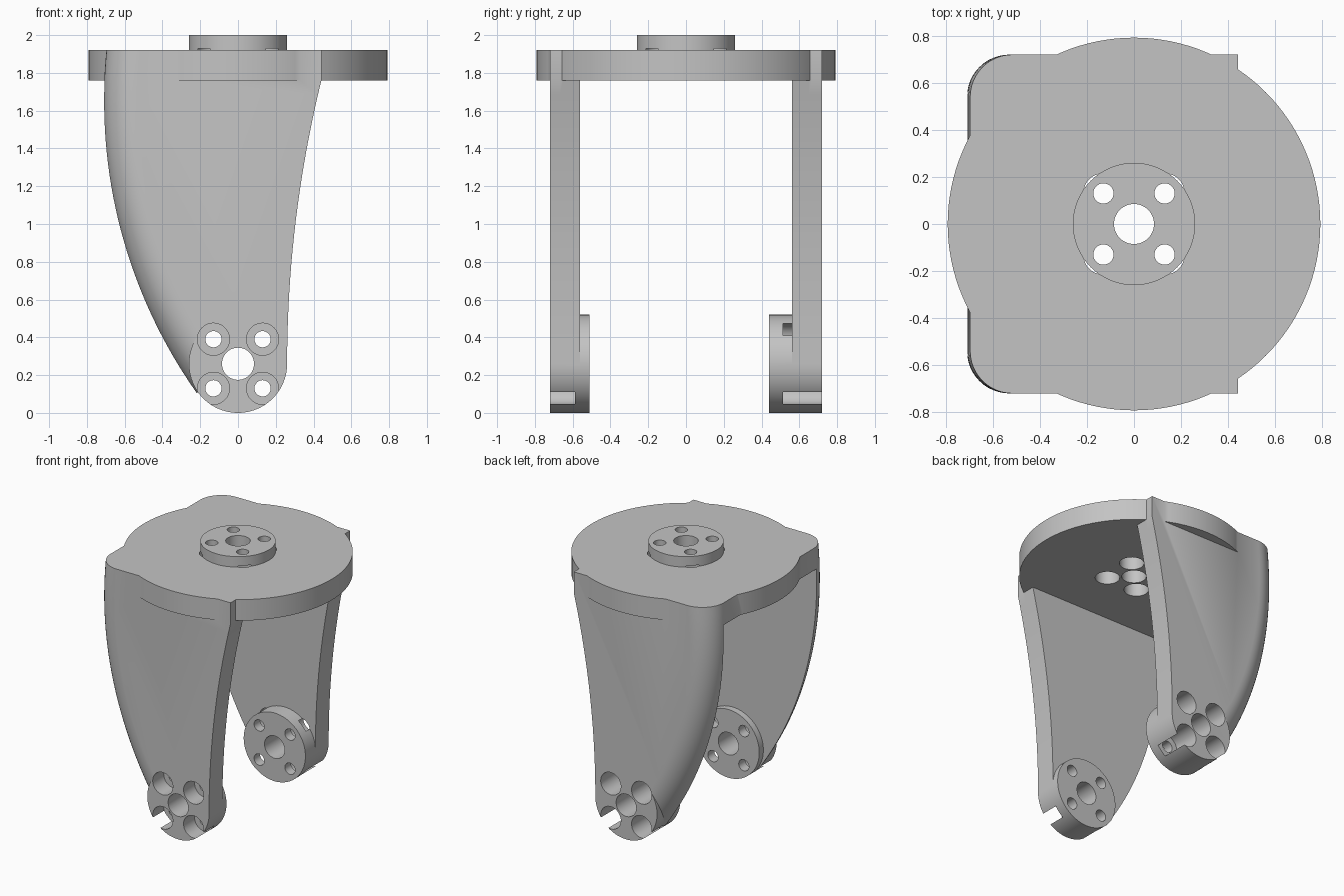
import bpy, bmesh, math

cube = bpy.data.objects.get("Cube")
if cube:
    bpy.data.objects.remove(cube, do_unlink=True)

grey = bpy.data.materials.new("plain grey")
grey.use_nodes = True
colour = (0.55, 0.55, 0.55, 1)
grey.diffuse_color = colour
grey.node_tree.nodes["Principled BSDF"].inputs["Base Color"].default_value = colour

TOP, UNDER = 1.92, 1.76      # top plate
HALF, INNER = 0.72, 0.56     # outer and inner arm faces
BOSS = 0.26                  # boss and hub radius, also the pivot height
PIN, BORE = 0.043, 0.085
FILLET = 0.18


def cylinder(name, axis, centre, radius, low, high, sides=48):
    """Cylinder along y or z between two levels; centre holds the other two coordinates."""
    mid = (low + high) / 2
    a, b = centre
    loc = (a, mid, b) if axis == "y" else (a, b, mid)
    rot = (math.pi / 2, 0, 0) if axis == "y" else (0, 0, 0)
    bpy.ops.mesh.primitive_cylinder_add(vertices=sides, radius=radius, depth=high - low,
                                        location=loc, rotation=rot)
    bpy.context.object.name = name
    return bpy.context.object


def combine(target, tool, operation):
    mod = target.modifiers.new(tool.name, "BOOLEAN")
    mod.operation, mod.solver, mod.object = operation, "EXACT", tool
    bpy.context.view_layer.objects.active = target
    bpy.ops.object.modifier_apply(modifier=mod.name)
    bpy.data.objects.remove(tool, do_unlink=True)


def side_profile(inset):
    """Outline in x and z: bowed rear edge, gently flared front edge."""
    cx, cz, radius = 1.97, 1.65, 2.68 - inset
    start = -math.asin((TOP - cz) / radius)
    end = math.atan2(cz - BOSS, cx)
    points = []
    for i in range(33):
        a = start + (end - start) * i / 32
        points.append((cx - radius * math.cos(a), cz - radius * math.sin(a)))
    flare = 6.3
    for i in range(21):
        z = BOSS + (UNDER - BOSS) * i / 20
        points.append((BOSS + flare - math.sqrt(flare ** 2 - (z - BOSS) ** 2), z))
    points.append((points[-1][0], TOP))
    return points


# Body block lofted across y, with a rounded rear corner on both sides
layers = []
for i in range(13):
    a = math.pi / 2 * (1 - i / 12)
    layers.append((HALF - FILLET * (1 - math.sin(a)), FILLET * (1 - math.cos(a))))
layers += [(-y, inset) for y, inset in reversed(layers)]
bm = bmesh.new()
loops = [[bm.verts.new((x, y, z)) for x, z in side_profile(inset)] for y, inset in layers]
for one, two in zip(loops, loops[1:]):
    for i in range(len(one)):
        j = (i + 1) % len(one)
        bm.faces.new((one[i], one[j], two[j], two[i]))
bm.faces.new(loops[0])
bm.faces.new(loops[-1])
bmesh.ops.recalc_face_normals(bm, faces=bm.faces)
mesh = bpy.data.meshes.new("fork_bracket")
bm.to_mesh(mesh)
bm.free()
body = bpy.data.objects.new("fork_bracket", mesh)
bpy.context.collection.objects.link(body)

# Open the space between the two arms
bpy.ops.mesh.primitive_cube_add(size=1, location=(0, 0, UNDER - 1.5))
gap = bpy.context.object
gap.name = "arm_gap"
gap.scale = (3, 2 * INNER, 3)
combine(body, gap, "DIFFERENCE")

# Round top plate, hub and the two pivot bosses
combine(body, cylinder("top_plate", "z", (0, 0), 0.792, UNDER, TOP, 128), "UNION")
combine(body, cylinder("hub", "z", (0, 0), BOSS, TOP - 0.05, 2, 96), "UNION")
combine(body, cylinder("front_boss", "y", (0, BOSS), BOSS, -HALF, -0.51, 96), "UNION")
combine(body, cylinder("back_boss", "y", (0, BOSS), BOSS, 0.44, HALF, 96), "UNION")

# Central bores
combine(body, cylinder("hub_bore", "z", (0, 0), BORE, 1.6, 2.1), "DIFFERENCE")
combine(body, cylinder("pivot_bore", "y", (0, BOSS), BORE, -1, 1), "DIFFERENCE")

# Bolt holes with wide counterbores, leaving a thin floor
for sx in (-1, 1):
    for sy in (-1, 1):
        x, d = 0.13 * sx, 0.13 * sy
        for tool in (
            cylinder("hub_bolt", "z", (x, d), PIN, 1.6, 2.1, 32),
            cylinder("hub_counterbore", "z", (x, d), BORE, 1.6, 1.93),
            cylinder("pivot_bolt", "y", (x, BOSS + d), PIN, -1, 1, 32),
            cylinder("front_counterbore", "y", (x, BOSS + d), BORE, -1, -0.587),
            cylinder("back_counterbore", "y", (x, BOSS + d), BORE, 0.513, 1),
        ):
            combine(body, tool, "DIFFERENCE")

# Finish
body.data.materials.clear()
body.data.materials.append(grey)
for face in body.data.polygons:
    face.material_index = 0
bpy.ops.object.select_all(action="DESELECT")
body.select_set(True)
bpy.context.view_layer.objects.active = body
bpy.ops.object.shade_smooth_by_angle(angle=math.radians(30))
